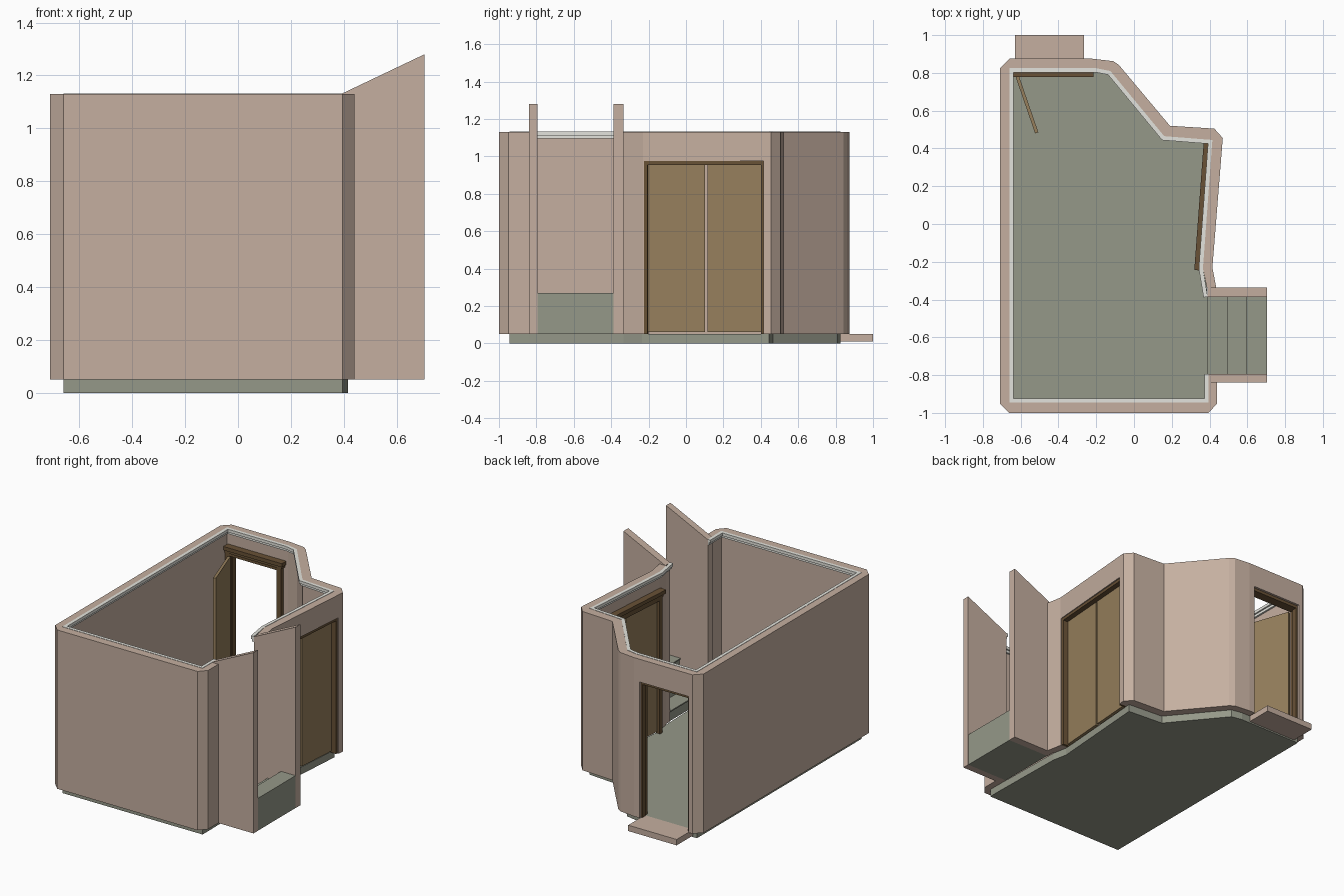
import bpy, bmesh, math
from mathutils import Vector, Matrix

if "Cube" in bpy.data.objects:
    bpy.data.objects.remove(bpy.data.objects["Cube"])


def material(name, rgb):
    m = bpy.data.materials.new(name)
    lin = [((c / 255 + 0.055) / 1.055) ** 2.4 for c in rgb]
    m.diffuse_color = (*lin, 1)
    m.use_nodes = True
    m.node_tree.nodes["Principled BSDF"].inputs["Base Color"].default_value = m.diffuse_color
    return m


PLASTER = material("pink_plaster", (197, 175, 160))
STONE = material("green_grey_stone", (149, 152, 137))
WOOD = material("light_brown_wood", (150, 127, 92))
DARK = material("dark_brown_wood", (104, 81, 54))
WHITE = material("white_trim", (228, 228, 221))


def prism(name, pts, z0, z1, mat, matrix=Matrix()):
    """Extrude a 2D outline from z0 to z1."""
    bm = bmesh.new()
    face = bm.faces.new([bm.verts.new((x, y, z0)) for x, y in pts])
    ext = bmesh.ops.extrude_face_region(bm, geom=[face])["geom"]
    for v in ext:
        if isinstance(v, bmesh.types.BMVert):
            v.co.z = z1
    bmesh.ops.recalc_face_normals(bm, faces=bm.faces)
    bm.transform(matrix)
    mesh = bpy.data.meshes.new(name)
    bm.to_mesh(mesh)
    bm.free()
    mesh.materials.append(mat)
    ob = bpy.data.objects.new(name, mesh)
    bpy.context.collection.objects.link(ob)
    return ob


def box(name, x, y, z, mat, matrix=Matrix()):
    pts = [(x[0], y[0]), (x[1], y[0]), (x[1], y[1]), (x[0], y[1])]
    return prism(name, pts, z[0], z[1], mat, matrix)


def inset(path, d):
    """Offset an open path to its right-hand side with mitred corners."""
    p = [Vector(q) for q in path]
    dirs = [(b - a).normalized() for a, b in zip(p, p[1:])]
    norms = [Vector((t.y, -t.x)) for t in dirs]
    out = []
    for i, q in enumerate(p):
        n0, n1 = norms[max(i - 1, 0)], norms[min(i, len(norms) - 1)]
        m = (n0 + n1).normalized()
        out.append(tuple(q + m * (d / m.dot(n0))))
    return out


def strip(name, path, d, z0, z1, mat):
    return prism(name, path + inset(path, d)[::-1], z0, z1, mat)


def place(x, y, angle):
    return Matrix.Translation((x, y, 0)) @ Matrix.Rotation(angle, 4, "Z")


# Room outlines, running clockwise from one side of the alcove to the other
corners = [(0.395, -0.945), (-0.66, -0.945), (-0.66, 0.825), (-0.2, 0.825),
           (-0.125, 0.81), (0.16, 0.465), (0.415, 0.445), (0.365, -0.235)]
inner = [(0.395, -0.84)] + corners + [(0.385, -0.335)]
outer = [(0.44, -0.84), (0.44, -0.95), (0.395, -1.0), (-0.66, -1.0),
         (-0.71, -0.95), (-0.71, 0.825), (-0.66, 0.875), (-0.22, 0.875),
         (-0.11, 0.862), (-0.08, 0.842), (0.19, 0.52), (0.425, 0.505),
         (0.47, 0.455), (0.415, -0.23), (0.435, -0.335)]
trim_path = [(0.395, -0.795)] + corners + [(0.39, -0.385)]

# Main wall and floor
wall = prism("room_wall", inner + outer[::-1], 0.05, 1.13, PLASTER)
prism("floor_slab", inner, 0.0, 0.05, STONE)

# Door openings cut through the wall
side = place(0.365, -0.235, -math.atan2(0.05, 0.68))
cutters = [box("side_door_cutter", (-0.1, 0.12), (0.015, 0.655), (0.0, 0.975), PLASTER, side),
           box("back_door_cutter", (-0.63, -0.262), (0.78, 0.95), (0.0, 0.975), PLASTER)]
for c in cutters:
    c.hide_render = True
    mod = wall.modifiers.new(c.name, "BOOLEAN")
    mod.operation, mod.solver, mod.object = "DIFFERENCE", "EXACT", c
bpy.context.view_layer.objects.active = wall
for c in cutters:
    bpy.ops.object.modifier_apply(modifier=c.name)
    bpy.data.objects.remove(c)

# Stepped ceiling trim and low skirting
strip("upper_ceiling_trim", trim_path, 0.022, 1.112, 1.132, WHITE)
strip("lower_ceiling_trim", trim_path, 0.012, 1.095, 1.112, WHITE)
strip("main_skirting", trim_path[:4], 0.008, 0.05, 0.09, PLASTER)
strip("back_skirting", corners[3:7], 0.008, 0.05, 0.09, PLASTER)

# Alcove side walls with a sloping top
for name, y0, y1 in (("alcove_front_wall", -0.84, -0.793), ("alcove_back_wall", -0.387, -0.335)):
    ob = box(name, (0.39, 0.705), (y0, y1), (0.05, 1.13), PLASTER)
    for v in ob.data.vertices:
        if v.co.z > 1 and v.co.x > 0.6:
            v.co.z = 1.28

# Alcove steps rising outwards, each with a thin tread
for i, (x0, x1) in enumerate(((0.395, 0.5), (0.5, 0.603), (0.603, 0.704))):
    top = 0.123 + i * 0.0735
    box(f"step_{i + 1}", (x0, x1), (-0.793, -0.387), (0.05, top - 0.008), STONE)
    box(f"step_tread_{i + 1}", (x0 - 0.008, x1), (-0.793, -0.387), (top - 0.008, top), STONE)

# Doorstep behind the back door
box("doorstep", (-0.63, -0.265), (0.822, 1.0), (0.01, 0.05), PLASTER)

# Side door: frame, stepped head and two panels
for name, y0, y1 in (("side_jamb_front", 0.005, 0.033), ("side_jamb_back", 0.64, 0.665)):
    box(name, (-0.03, 0.0), (y0, y1), (0.05, 0.975), DARK, side)
for name, y0, y1 in (("side_lining_front", 0.015, 0.033), ("side_lining_back", 0.64, 0.655)):
    box(name, (0.0, 0.045), (y0, y1), (0.05, 0.975), DARK, side)
box("side_door_head", (-0.03, 0.045), (0.0151, 0.6549), (0.955, 0.975), DARK, side)
box("side_door_lintel", (-0.034, 0.0), (0.0, 0.672), (0.975, 0.995), DARK, side)
box("side_door_cornice", (-0.045, 0.0), (-0.012, 0.676), (0.995, 1.02), DARK, side)
for name, y0, y1 in (("side_panel_front", 0.033, 0.338), ("side_panel_back", 0.352, 0.64)):
    box(name, (-0.01, 0.01), (y0, y1), (0.06, 0.955), WOOD, side)

# Back door: frame, stepped head and open leaf
for name, x0, x1 in (("back_jamb_left", -0.655, -0.625), ("back_jamb_right", -0.268, -0.235)):
    box(name, (x0, x1), (0.795, 0.825), (0.05, 0.975), DARK)
for name, x0, x1 in (("back_lining_left", -0.63, -0.618), ("back_lining_right", -0.274, -0.262)):
    box(name, (x0, x1), (0.825, 0.86), (0.05, 0.975), DARK)
box("back_door_head", (-0.629, -0.263), (0.797, 0.86), (0.955, 0.975), DARK)
box("back_door_lintel", (-0.655, -0.225), (0.79, 0.825), (0.975, 0.995), DARK)
box("back_door_cornice", (-0.655, -0.215), (0.778, 0.825), (0.995, 1.02), DARK)
box("back_door_leaf", (-0.009, 0.009), (-0.325, 0.0), (0.06, 0.955), WOOD,
    place(-0.621, 0.79, math.atan2(0.107, 0.31)))
